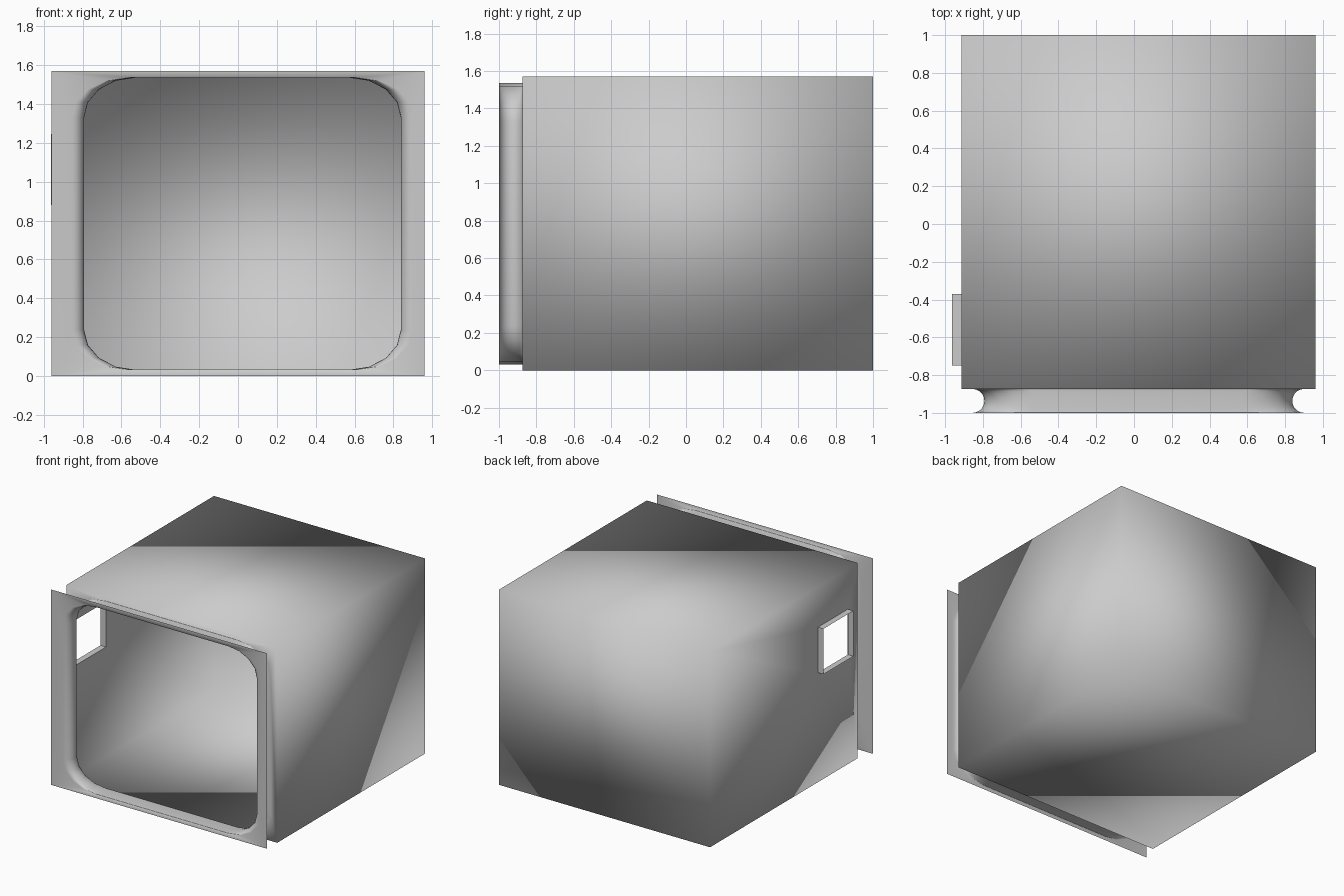
import bpy, bmesh
from math import sin, cos, pi

if "Cube" in bpy.data.objects:
    bpy.data.objects.remove(bpy.data.objects["Cube"])

FRONT, WALL, BACK = -1.0, -0.873, 1.0
LEFT, RIGHT, TOP = -0.914, 0.96, 1.57
CX, HALF = 0.023, 0.815          # opening centre and half width at the waist
Z0, Z1 = 0.032, 1.535            # opening height range
R = (WALL - FRONT) / 2           # bullnose radius
RIM = [(-0.75, 0.88), (-0.37, 0.88), (-0.37, 1.245), (-0.75, 1.245)]


def loop(bm, pts):
    vs = [bm.verts.new(p) for p in pts]
    es = [bm.edges.new((a, b)) for a, b in zip(vs, vs[1:] + vs[:1])]
    return vs, es


def skin(bm, a, b):
    n = len(a)
    for i in range(n):
        bm.faces.new((a[i], a[(i + 1) % n], b[(i + 1) % n], b[i]))


def edges_of(bm, vs):
    out = []
    for a, b in zip(vs, vs[1:] + vs[:1]):
        out.append(bm.edges.get((a, b)) or bm.edges.new((a, b)))
    return out


def fill(bm, *loops):
    es = [e for vs in loops for e in edges_of(bm, vs)]
    bmesh.ops.triangle_fill(bm, edges=es, use_beauty=True)


def opening(y, half, n=4):
    # rounded rectangle with elliptical corners
    rx, rz, s = 0.265, 0.205, half / HALF
    pts = []
    for k, (sx, sz) in enumerate([(1, 1), (-1, 1), (-1, -1), (1, -1)]):
        cz = Z1 - rz if sz > 0 else Z0 + rz
        for i in range(n + 1):
            a = k * pi / 2 + i * pi / 2 / n
            pts.append((CX + s * (sx * (HALF - rx) + rx * cos(a)), y, cz + rz * sin(a)))
    return pts


def rect(x0, x1, y):
    return [(x0, y, 0), (x1, y, 0), (x1, y, TOP), (x0, y, TOP)]


def finish(bm, name):
    bmesh.ops.recalc_face_normals(bm, faces=bm.faces[:])
    me = bpy.data.meshes.new(name)
    bm.to_mesh(me)
    bm.free()
    ob = bpy.data.objects.new(name, me)
    bpy.context.collection.objects.link(ob)
    return ob


bm = bmesh.new()
# sleeve: half-round bullnose between the two front plates
STEPS = 10
rings = []
for i in range(STEPS + 1):
    a = pi * i / STEPS
    rings.append(loop(bm, opening(FRONT + R * (1 - cos(a)), HALF + R * (1 - sin(a))))[0])
for a, b in zip(rings, rings[1:]):
    skin(bm, a, b)

# front plate and the box's front wall, both with the opening
plate, _ = loop(bm, rect(-0.96, 0.96, FRONT))
fill(bm, plate, rings[0])
front, _ = loop(bm, rect(LEFT, RIGHT, WALL))
fill(bm, front, rings[-1])

# box: floor, right, top, back
back, _ = loop(bm, rect(LEFT, RIGHT, BACK))
bm.faces.new(back)
for i in range(3):
    bm.faces.new((front[i], front[i + 1], back[i + 1], back[i]))

# left wall with window hole
hole, _ = loop(bm, [(LEFT, y, z) for y, z in RIM])
fill(bm, [front[3], front[0], back[0], back[3]], hole)
housing = finish(bm, "housing")
for p in housing.data.polygons:
    p.use_smooth = True

# thin rim standing out around the window
bm = bmesh.new()
skin(bm, loop(bm, [(LEFT, y, z) for y, z in RIM])[0],
     loop(bm, [(-0.963, y, z) for y, z in RIM])[0])
finish(bm, "window_rim")
